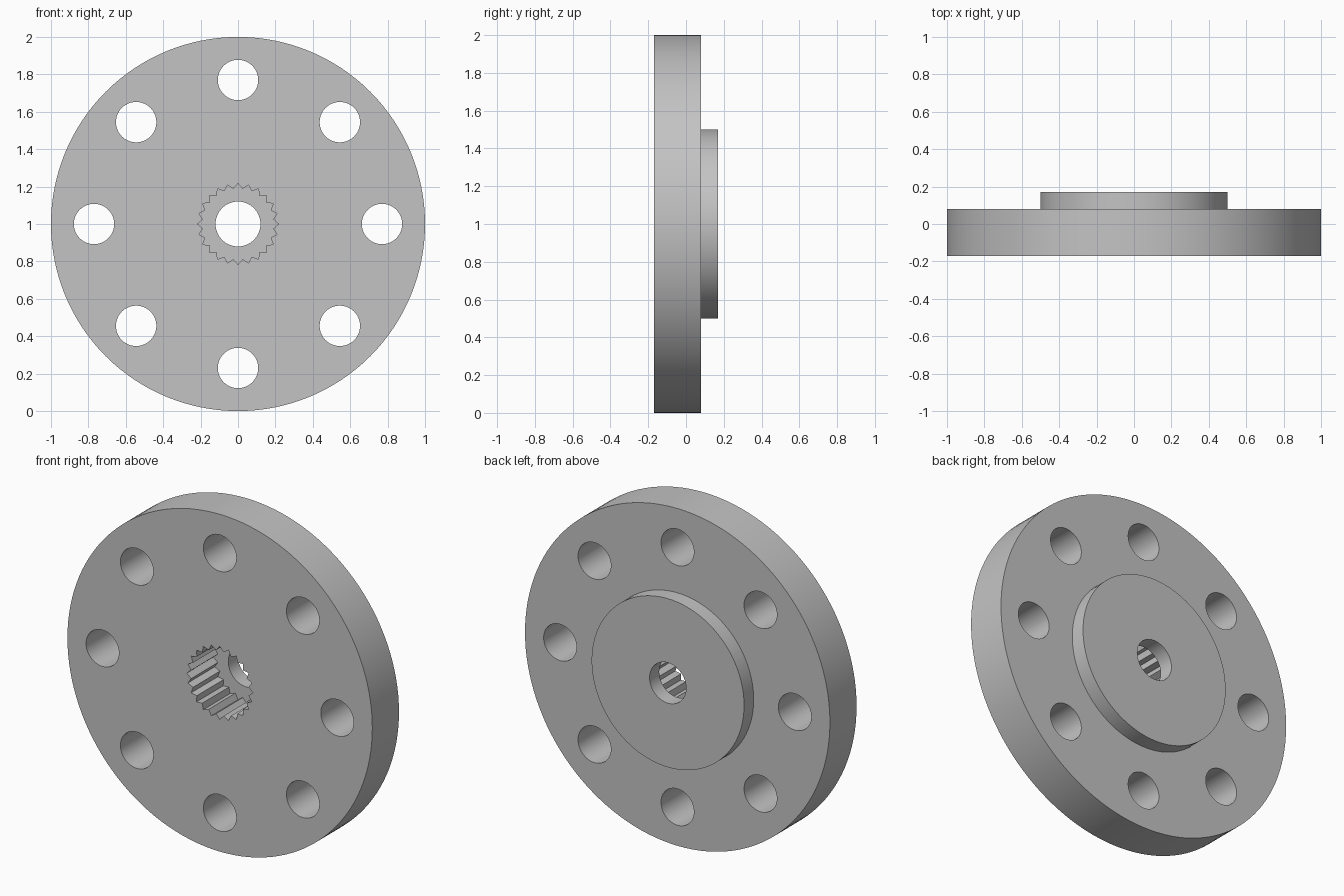
import bpy, bmesh, math
from mathutils import Vector

if "Cube" in bpy.data.objects:
    bpy.data.objects.remove(bpy.data.objects["Cube"])

DISC_R, HUB_R, BORE_R = 1.0, 0.5, 0.12
FRONT, STEP, BACK = -0.17, 0.08, 0.17
BOLT_R, BOLT_CIRCLE, BOLTS = 0.108, 0.77, 8
TEETH, ROOT_R, TIP_R = 24, 0.19, 0.217

grey = bpy.data.materials.new("plain grey metal")
grey.use_nodes = True
colour = (0.55, 0.55, 0.55, 1)
grey.diffuse_color = colour
grey.node_tree.nodes["Principled BSDF"].inputs["Base Color"].default_value = colour


def prism(name, radii, y0, y1, cx=0, cz=0):
    """Extrude a closed polar outline along y, starting at the top."""
    bm = bmesh.new()
    n = len(radii)
    ring = []
    for i, r in enumerate(radii):
        a = 2 * math.pi * i / n
        ring.append(bm.verts.new((cx + r * math.sin(a), y0, 1 + cz + r * math.cos(a))))
    face = bm.faces.new(ring)
    extruded = bmesh.ops.extrude_face_region(bm, geom=[face])["geom"]
    verts = [v for v in extruded if isinstance(v, bmesh.types.BMVert)]
    bmesh.ops.translate(bm, verts=verts, vec=Vector((0, y1 - y0, 0)))
    bmesh.ops.recalc_face_normals(bm, faces=bm.faces)
    mesh = bpy.data.meshes.new(name)
    bm.to_mesh(mesh)
    bm.free()
    mesh.materials.append(grey)
    obj = bpy.data.objects.new(name, mesh)
    bpy.context.collection.objects.link(obj)
    return obj


def combine(target, tool, operation):
    """Apply a boolean and discard the tool."""
    mod = target.modifiers.new(operation.lower(), 'BOOLEAN')
    mod.operation = operation
    mod.solver = 'EXACT'
    mod.object = tool
    bpy.context.view_layer.objects.active = target
    bpy.ops.object.modifier_apply(modifier=mod.name)
    bpy.data.objects.remove(tool)


# Round plate with a raised hub on the back
flange = prism("flange_disc", [DISC_R] * 128, FRONT, STEP)
combine(flange, prism("hub", [HUB_R] * 96, 0, BACK), 'UNION')

# Bolt holes
for i in range(BOLTS):
    a = 2 * math.pi * i / BOLTS
    hole = prism("bolt_hole", [BOLT_R] * 48, -0.4, 0.4,
                 BOLT_CIRCLE * math.sin(a), BOLT_CIRCLE * math.cos(a))
    combine(flange, hole, 'DIFFERENCE')

# Toothed socket from the front, then the plain bore through the hub
combine(flange, prism("spline_socket", [TIP_R, ROOT_R] * TEETH, -0.4, STEP), 'DIFFERENCE')
combine(flange, prism("centre_bore", [BORE_R] * 48, -0.4, 0.4), 'DIFFERENCE')

# Smooth round walls, crisp edges
bpy.ops.object.select_all(action='DESELECT')
flange.select_set(True)
bpy.context.view_layer.objects.active = flange
bpy.ops.object.shade_smooth_by_angle(angle=math.radians(30))
